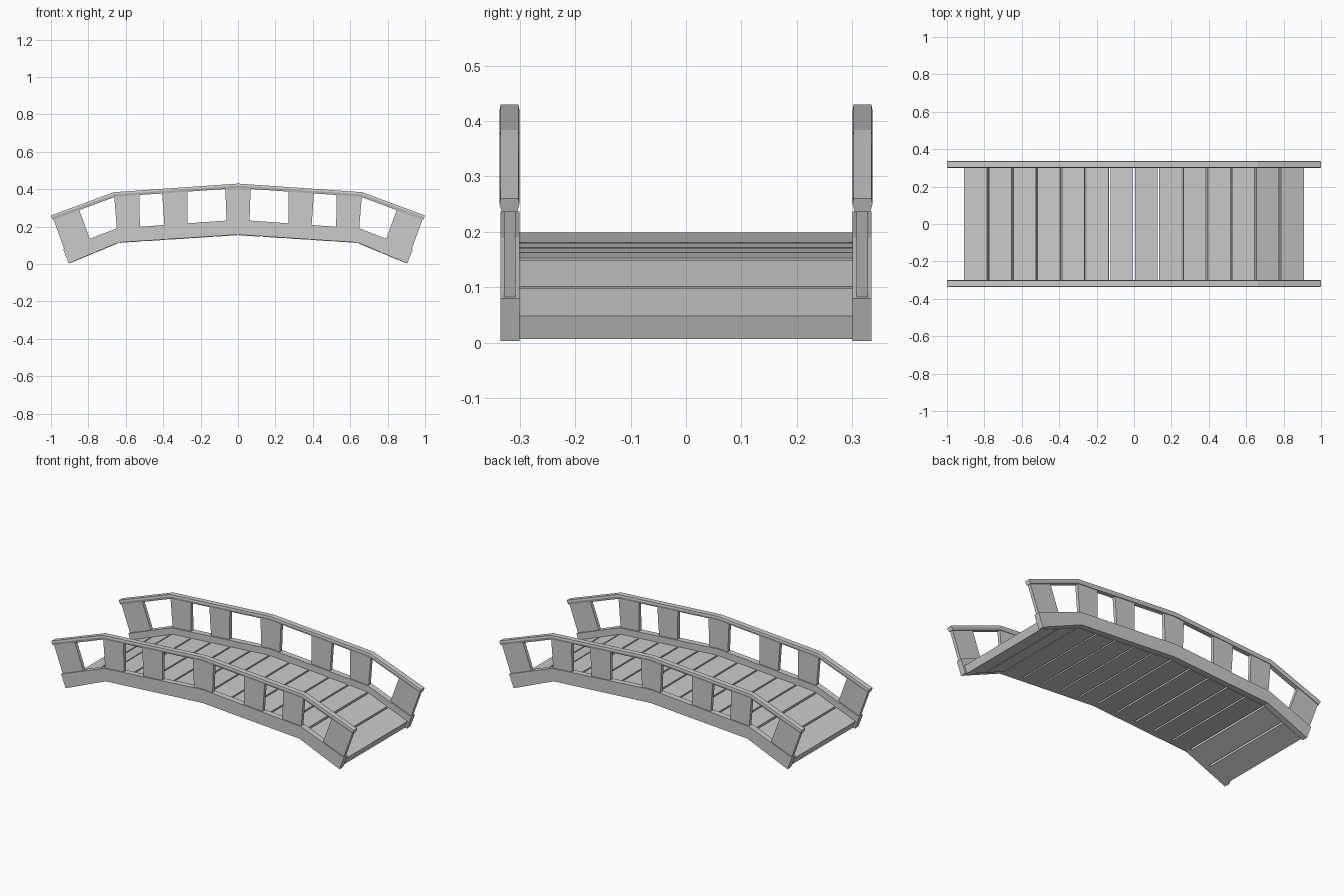
import bpy, bmesh
from mathutils import Vector

if "Cube" in bpy.data.objects:
    bpy.data.objects.remove(bpy.data.objects["Cube"])


def add_object(name, rings, caps=True):
    """Join matching rings of points into a closed solid."""
    bm = bmesh.new()
    vr = [[bm.verts.new(p) for p in r] for r in rings]
    n = len(vr[0])
    for a, b in zip(vr, vr[1:]):
        for i in range(n):
            bm.faces.new((a[i], a[(i + 1) % n], b[(i + 1) % n], b[i]))
    bm.faces.new(vr[0])
    bm.faces.new(vr[-1])
    bmesh.ops.recalc_face_normals(bm, faces=bm.faces)
    me = bpy.data.meshes.new(name)
    bm.to_mesh(me)
    bm.free()
    ob = bpy.data.objects.new(name, me)
    bpy.context.collection.objects.link(ob)
    return ob


def slab(name, outline, y0, y1):
    """Extrude an x-z outline along y."""
    return add_object(name, [[(x, y, z) for x, z in outline] for y in (y0, y1)])


def mirrored(half):
    return half + [(-x, z) for x, z in reversed(half) if x != 0]


def height(path, x):
    for (x0, z0), (x1, z1) in zip(path, path[1:]):
        if x <= x1 or (x1, z1) == path[-1]:
            return z0 + (z1 - z0) * (x - x0) / (x1 - x0)


# Arched paths
beam_low = mirrored([(-0.905, 0.003), (-0.64, 0.115), (0, 0.157)])
beam_top = mirrored([(-0.935, 0.08), (-0.65, 0.19), (0, 0.237)])
rail_low = mirrored([(-0.99, 0.236), (-0.655, 0.36), (0, 0.406)])
rail_mid = mirrored([(-0.996, 0.25), (-0.66, 0.373), (0, 0.419)])
rail_top = mirrored([(-0.999, 0.26), (-0.664, 0.384), (0, 0.43)])
deck_low = mirrored([(-0.897, 0.005), (-0.635, 0.113), (0, 0.154)])
deck_top = mirrored([(-0.913, 0.047), (-0.645, 0.153), (0, 0.199)])

for side, s in (("front", -1), ("back", 1)):
    # Side beam
    slab(side + "_beam", beam_low + beam_top[::-1], s * 0.3, s * 0.335)

    # Handrail with a slightly tapered underside
    c = s * 0.3185
    rings = []
    for l, m, t in zip(rail_low, rail_mid, rail_top):
        rings.append([(l[0], c - 0.014, l[1]), (m[0], c - 0.018, m[1]), (t[0], c - 0.016, t[1]),
                      (t[0], c + 0.016, t[1]), (m[0], c + 0.018, m[1]), (l[0], c + 0.014, l[1])])
    add_object(side + "_handrail", rings)

    # Upright posts, slightly wider at the top
    for i, (x, tilt) in enumerate(((-0.59, -0.004), (-0.335, -0.003), (0, 0),
                                   (0.335, 0.003), (0.59, 0.004))):
        corners = []
        for dx in (-0.061, 0.061):
            corners.append((x - tilt + dx, height(beam_top, x - tilt + dx) - 0.01))
        for dx in (0.068, -0.068):
            corners.append((x + tilt + dx, height(rail_low, x + tilt + dx) + 0.006))
        slab(f"{side}_post_{i + 1}", corners, s * 0.308, s * 0.328)

    # Leaning end posts
    for end, e in (("left", -1), ("right", 1)):
        outline = [(e * 0.927, 0.075), (e * 0.79, 0.128), (e * 0.85, 0.292), (e * 0.988, 0.242)]
        slab(f"{side}_{end}_end_post", outline, s * 0.308, s * 0.328)

# Deck planks following the arch
count, pitch = 14, 0.13
for i in range(count):
    a = -0.91 + i * pitch
    b = a + pitch
    a += 0 if i == 0 else 0.005
    b -= 0 if i == count - 1 else 0.005
    lean = 0.016 / 0.91
    outline = [(a * (1 - lean), height(deck_low, a * (1 - lean))),
               (b * (1 - lean), height(deck_low, b * (1 - lean))),
               (b, height(deck_top, b)), (a, height(deck_top, a))]
    slab(f"deck_plank_{i + 1}", outline, -0.301, 0.301)
